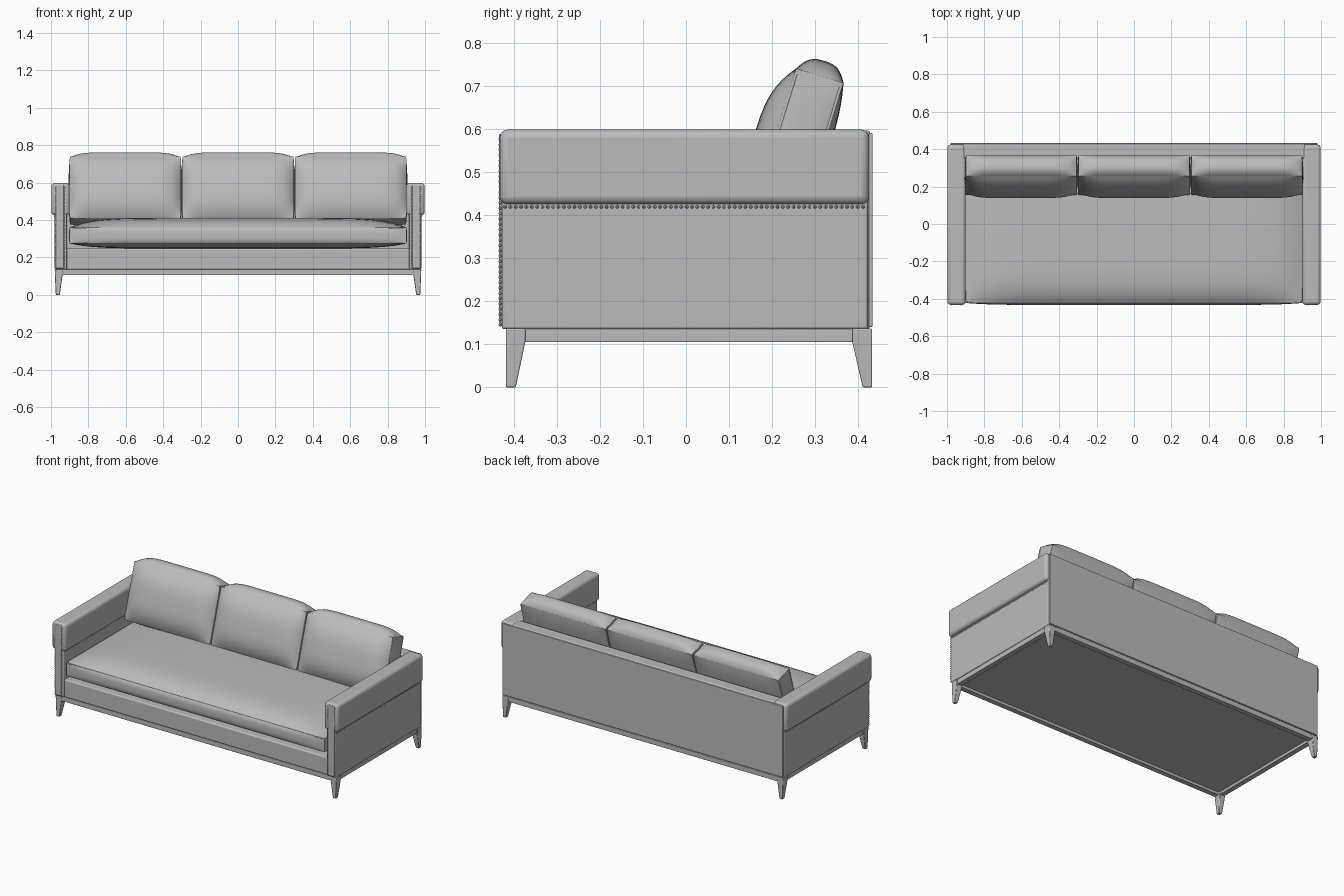
import bpy, bmesh, math
from mathutils import Matrix, Vector

if "Cube" in bpy.data.objects:
    bpy.data.objects.remove(bpy.data.objects["Cube"])


def material(name, c):
    m = bpy.data.materials.new(name)
    m.diffuse_color = (c, c, c, 1)
    m.use_nodes = True
    m.node_tree.nodes["Principled BSDF"].inputs["Base Color"].default_value = m.diffuse_color
    return m


GREY = material("grey upholstery", 0.5)


def finish(name, bm, bevel=0.0, segs=3):
    bmesh.ops.recalc_face_normals(bm, faces=bm.faces)
    me = bpy.data.meshes.new(name)
    bm.to_mesh(me)
    bm.free()
    ob = bpy.data.objects.new(name, me)
    bpy.context.collection.objects.link(ob)
    me.materials.append(GREY)
    if bevel:
        b = ob.modifiers.new("bevel", 'BEVEL')
        b.width, b.segments, b.limit_method = bevel, segs, 'ANGLE'
        b.angle_limit = math.radians(30)
    bpy.ops.object.select_all(action='DESELECT')
    ob.select_set(True)
    bpy.context.view_layer.objects.active = ob
    bpy.ops.object.shade_smooth_by_angle(angle=math.radians(35))
    return ob


def box(name, x, y, z, bevel=0.004):
    bm = bmesh.new()
    bmesh.ops.create_cube(bm, size=1)
    for v in bm.verts:
        for i, (a, b) in enumerate((x, y, z)):
            v.co[i] = a if v.co[i] < 0 else b
    return finish(name, bm, bevel)


def cushion(name, half, bulge, power, matrix, bevel):
    """Box whose faces swell; bulge holds (negative side, positive side) per axis."""
    bm = bmesh.new()
    bmesh.ops.create_cube(bm, size=2)
    bmesh.ops.subdivide_edges(bm, edges=bm.edges[:], cuts=23, use_grid_fill=True)
    for v in bm.verts:
        u = [math.sin(c * math.pi / 2) for c in v.co]
        f = [1 - abs(u[i]) ** power[i] for i in range(3)]
        for i in range(3):
            b = bulge[i][0] if u[i] < 0 else bulge[i][1]
            v.co[i] = u[i] * (half[i] + b * f[(i + 1) % 3] * f[(i + 2) % 3])
    ob = finish(name, bm, bevel)
    ob.matrix_world = matrix
    return ob


def piping(name, hw, hh, offset, axis, matrix, r=0.018):
    """Rounded rectangular cord in the plane at right angles to axis (1 = y, 2 = z)."""
    cu = bpy.data.curves.new(name, 'CURVE')
    cu.dimensions = '3D'
    cu.bevel_depth, cu.bevel_resolution = 0.004, 2
    pts = []
    for k, (sx, sy) in enumerate(((1, 1), (-1, 1), (-1, -1), (1, -1))):
        for j in range(5):
            a = math.pi / 2 * (k + j / 4)
            p = (sx * (hw - r) + r * math.cos(a), sy * (hh - r) + r * math.sin(a))
            pts.append((p[0], offset, p[1]) if axis == 1 else (p[0], p[1], offset))
    sp = cu.splines.new('POLY')
    sp.points.add(len(pts) - 1)
    for q, p in zip(sp.points, pts):
        q.co = (*p, 1)
    sp.use_cyclic_u = True
    cu.materials.append(GREY)
    ob = bpy.data.objects.new(name, cu)
    ob.matrix_world = matrix
    bpy.context.collection.objects.link(ob)


def mirrored(s, a, b):
    return (a, b) if s > 0 else (-b, -a)


# Base, backrest and outside back panel
box("seat_base", (-0.93, 0.93), (-0.42, 0.37), (0.135, 0.247), 0.008)
box("backrest", (-0.915, 0.915), (0.35, 0.428), (0.135, 0.596), 0.008)
box("back_panel", (-0.978, 0.978), (0.424, 0.433), (0.14, 0.59), 0.003)
box("underside", (-0.95, 0.95), (-0.4, 0.41), (0.122, 0.137), 0)

# Seat cushion with two piped seams
m = Matrix.Translation((0, -0.04, 0.3175))
cushion("seat_cushion", (0.9, 0.382, 0.0425),
        ((0.004, 0.004), (0.011, 0), (0.027, 0.052)), (8, 6, 3), m, 0.01)
for dz in (-0.04, 0.04):
    piping("seat_piping", 0.898, 0.38, dz, 2, m)

# Three leaning back cushions with piped seams
for i in (-1, 0, 1):
    m = Matrix.Translation((i * 0.603, 0.26, 0.558)) @ Matrix.Rotation(math.radians(-17), 4, 'X')
    cushion("back_cushion", (0.296, 0.0575, 0.1725),
            ((0.007, 0.007), (0.048, 0.014), (0.01, 0.036)), (7, 3, 3), m, 0.012)
    for dy in (-0.054, 0.054):
        piping("back_cushion_piping", 0.295, 0.171, dy, 1, m)

# Arms: body, wrapped pad and front facing
for s in (-1, 1):
    box("arm_body", mirrored(s, 0.915, 0.98), (-0.427, 0.422), (0.135, 0.58), 0.006)
    box("arm_pad", mirrored(s, 0.9, 0.998), (-0.432, 0.425), (0.425, 0.598), 0.018)
    box("arm_front_facing", mirrored(s, 0.93, 0.974), (-0.434, -0.42), (0.142, 0.588), 0.004)

# Nail heads down the arm fronts and under the pads
bm = bmesh.new()
spots = []
for s in (-1, 1):
    for k in range(36):
        spots += [(s * x, -0.431, 0.145 + k * 0.0123) for x in (0.928, 0.974)]
    for k in range(68):
        spots.append((s * 0.98, -0.42 + k * 0.0124, 0.419))
for p in spots:
    bmesh.ops.create_uvsphere(bm, u_segments=8, v_segments=5, radius=0.004,
                              matrix=Matrix.Translation(p))
finish("nail_heads", bm)

# Wooden base rails
for y in ((-0.417, -0.385), (0.398, 0.43)):
    box("long_rail", (-0.965, 0.965), y, (0.105, 0.136), 0.002)
for s in (-1, 1):
    box("side_rail", mirrored(s, 0.942, 0.974), (-0.4, 0.41), (0.105, 0.136), 0.002)

# Tapered legs, outer faces nearly upright
for s in (-1, 1):
    for name, yo, yi, yb in (("front_leg", -0.418, -0.373, -0.395),
                             ("back_leg", 0.432, 0.386, 0.41)):
        bm = bmesh.new()
        rings = []
        for z, xo, xi, y in ((0, 0.974, 0.953, yb), (0.105, 0.979, 0.938, yi),
                             (0.136, 0.98, 0.934, yi)):
            rings.append([bm.verts.new((s * a, b, z)) for a, b in
                          ((xo, yo), (xi, yo), (xi, y), (xo, y))])
        bm.faces.new(rings[0])
        bm.faces.new(rings[-1])
        for lo, hi in zip(rings, rings[1:]):
            for k in range(4):
                n = (k + 1) % 4
                bm.faces.new((lo[k], lo[n], hi[n], hi[k]))
        finish(name, bm, 0.003, 2)
